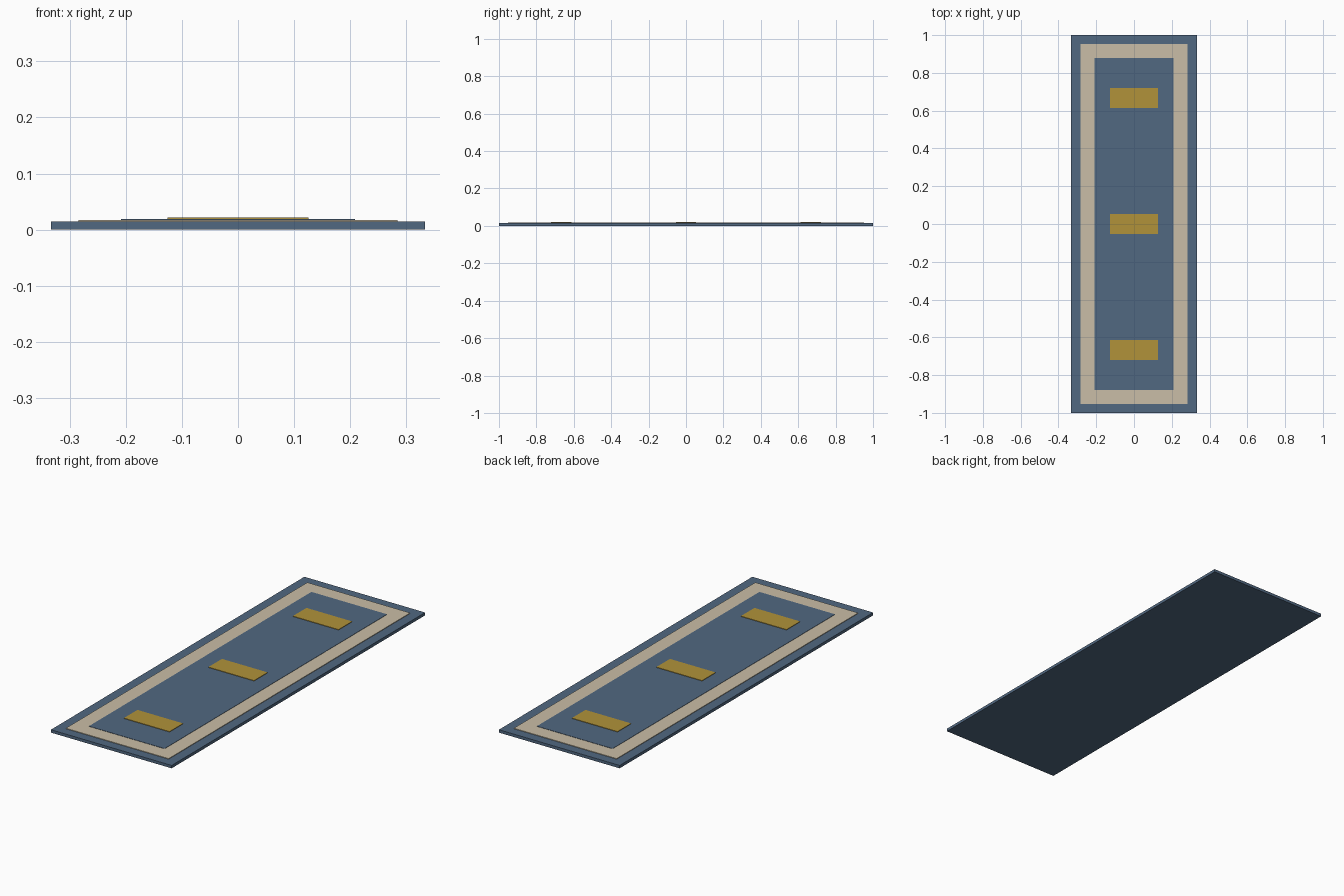
import bpy
import bmesh

if "Cube" in bpy.data.objects:
    bpy.data.objects.remove(bpy.data.objects["Cube"])


def material(name, rgb):
    m = bpy.data.materials.new(name)
    m.diffuse_color = (*rgb, 1.0)
    m.use_nodes = True
    m.node_tree.nodes["Principled BSDF"].inputs["Base Color"].default_value = m.diffuse_color
    return m


blue = material("slate blue", (0.082, 0.138, 0.220))
cream = material("warm cream", (0.590, 0.515, 0.385))
gold = material("mustard gold", (0.440, 0.290, 0.042))


def plate(name, half_x, half_y, z0, z1, mat, y=0.0):
    """Flat rectangular plate between heights z0 and z1."""
    bm = bmesh.new()
    bmesh.ops.create_cube(bm, size=2.0)
    for v in bm.verts:
        v.co = (v.co.x * half_x, v.co.y * half_y, z1 if v.co.z > 0 else z0)
    mesh = bpy.data.meshes.new(name)
    bm.to_mesh(mesh)
    bm.free()
    mesh.materials.append(mat)
    obj = bpy.data.objects.new(name, mesh)
    obj.location.y = y
    bpy.context.collection.objects.link(obj)
    return obj


# Woven base and the stepped layers on top of it
plate("rug_base", 0.3335, 1.0, 0.0, 0.0145, blue)
plate("border_band", 0.284, 0.953, 0.0145, 0.0175, cream)
plate("centre_field", 0.209, 0.878, 0.0175, 0.019, blue)

# Three raised motifs along the runner
for i, y in enumerate((-0.667, 0.0, 0.667)):
    plate(f"motif_{i + 1}", 0.126, 0.0535, 0.019, 0.0215, gold, y)
